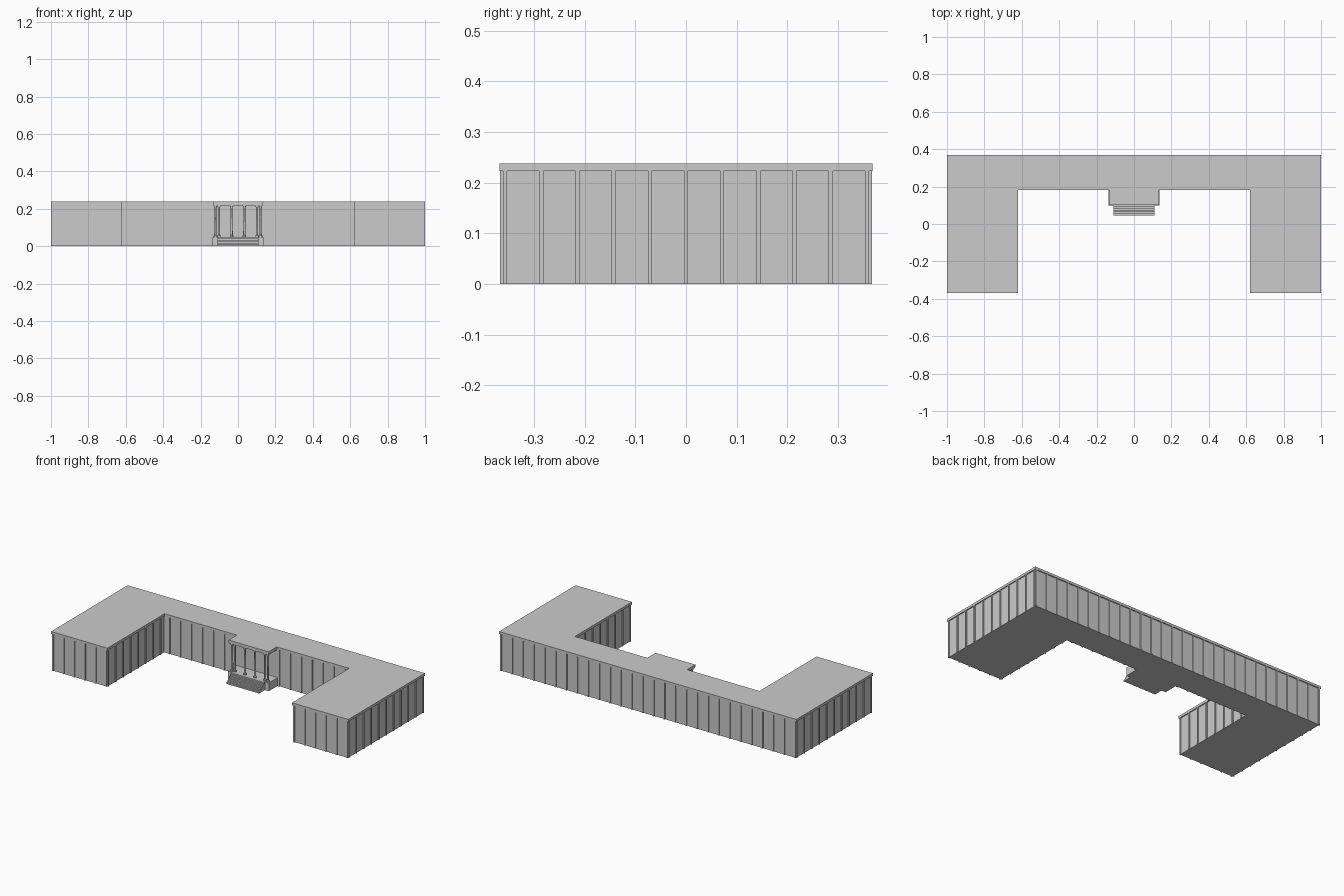
import bpy, bmesh
from mathutils import Vector

if "Cube" in bpy.data.objects:
    bpy.data.objects.remove(bpy.data.objects["Cube"])

WALL_TOP, ROOF_TOP, FLOOR = 0.224, 0.238, 0.05


def finish(name, bm):
    bmesh.ops.recalc_face_normals(bm, faces=bm.faces)
    mesh = bpy.data.meshes.new(name)
    bm.to_mesh(mesh)
    bm.free()
    obj = bpy.data.objects.new(name, mesh)
    bpy.context.collection.objects.link(obj)
    return obj


def prism(name, half, z0, z1):
    """Extrude an outline given as its right half (mirrored across x = 0)."""
    outline = half + [(-x, y) for x, y in reversed(half)]
    bm = bmesh.new()
    face = bm.faces.new([bm.verts.new((x, y, z0)) for x, y in outline])
    top = bmesh.ops.extrude_face_region(bm, geom=[face])["geom"]
    verts = [v for v in top if isinstance(v, bmesh.types.BMVert)]
    bmesh.ops.translate(bm, verts=verts, vec=(0, 0, z1 - z0))
    return finish(name, bm)


def add_box(bm, x0, x1, y0, y1, z0, z1):
    verts = bmesh.ops.create_cube(bm, size=1)["verts"]
    for v in verts:
        v.co = Vector(((x0 + x1) / 2 + v.co.x * (x1 - x0),
                       (y0 + y1) / 2 + v.co.y * (y1 - y0),
                       (z0 + z1) / 2 + v.co.z * (z1 - z0)))


# U-shaped main block and the roof slab that also covers the porch
wall = [(0.627, 0.186), (0.627, -0.362), (0.994, -0.362), (0.994, 0.362)]
prism("walls", wall, 0, WALL_TOP)
roof = [(0.134, 0.102), (0.134, 0.181), (0.621, 0.181), (0.621, -0.368),
        (1.0, -0.368), (1.0, 0.368)]
prism("roof", roof, WALL_TOP - 0.001, ROOF_TOP)

# Slim wall ribs at an even spacing on every facade
bm = bmesh.new()
W, D = 0.004, 0.005


def ribs(a, b, count, skip=0.0):
    a, b = Vector(a), Vector(b)
    for i in range(count + 1):
        p = a.lerp(b, i / count)
        if abs(p.x) < skip:
            continue
        along_x = abs(b.x - a.x) > abs(b.y - a.y)
        hx, hy = (W, D) if along_x else (D, W)
        add_box(bm, p.x - hx, p.x + hx, p.y - hy, p.y + hy, 0, WALL_TOP)


ribs((-0.989, 0.362), (0.989, 0.362), 27)
ribs((-0.59, 0.186), (0.59, 0.186), 16, skip=0.14)
for s in (-1, 1):
    ribs((s * 0.994, -0.357), (s * 0.994, 0.357), 10)
    ribs((s * 0.627, -0.357), (s * 0.627, 0.15), 7)
    ribs((s * 0.632, -0.362), (s * 0.989, -0.362), 5)
finish("wall_ribs", bm)

# Porch floor and front steps
bm = bmesh.new()
add_box(bm, -0.137, 0.137, 0.10, 0.19, 0, FLOOR)
finish("porch_floor", bm)
bm = bmesh.new()
STEPS = 6
for i in range(STEPS):
    add_box(bm, -0.11, 0.11, 0.045 + i * 0.055 / STEPS, 0.102,
            i * FLOOR / STEPS, (i + 1) * FLOOR / STEPS)
finish("front_steps", bm)

# Beam carried by the columns
bm = bmesh.new()
add_box(bm, -0.13, 0.13, 0.106, 0.124, 0.216, WALL_TOP)
for s in (-1, 1):
    add_box(bm, s * 0.121 - 0.009, s * 0.121 + 0.009, 0.12, 0.187, 0.216, WALL_TOP)
finish("porch_beam", bm)

# Round columns with base and capital, doubled at the corners
profile = [(0.009, FLOOR), (0.009, 0.056), (0.006, 0.06),
           (0.0055, 0.205), (0.0085, 0.211), (0.0085, 0.217)]
SIDES = 12
for n, x in enumerate((-0.121, -0.102, -0.034, 0.034, 0.102, 0.121)):
    bm = bmesh.new()
    for (r0, z0), (r1, z1) in zip(profile, profile[1:]):
        part = bmesh.ops.create_cone(bm, cap_ends=False, segments=SIDES,
                                     radius1=r0, radius2=r1, depth=z1 - z0)
        bmesh.ops.translate(bm, verts=part["verts"],
                            vec=(x, 0.115, (z0 + z1) / 2))
    bmesh.ops.remove_doubles(bm, verts=bm.verts, dist=0.00005)
    col = finish(f"porch_column_{n + 1}", bm)
    bpy.ops.object.select_all(action='DESELECT')
    col.select_set(True)
    bpy.context.view_layer.objects.active = col
    bpy.ops.object.shade_smooth_by_angle()
